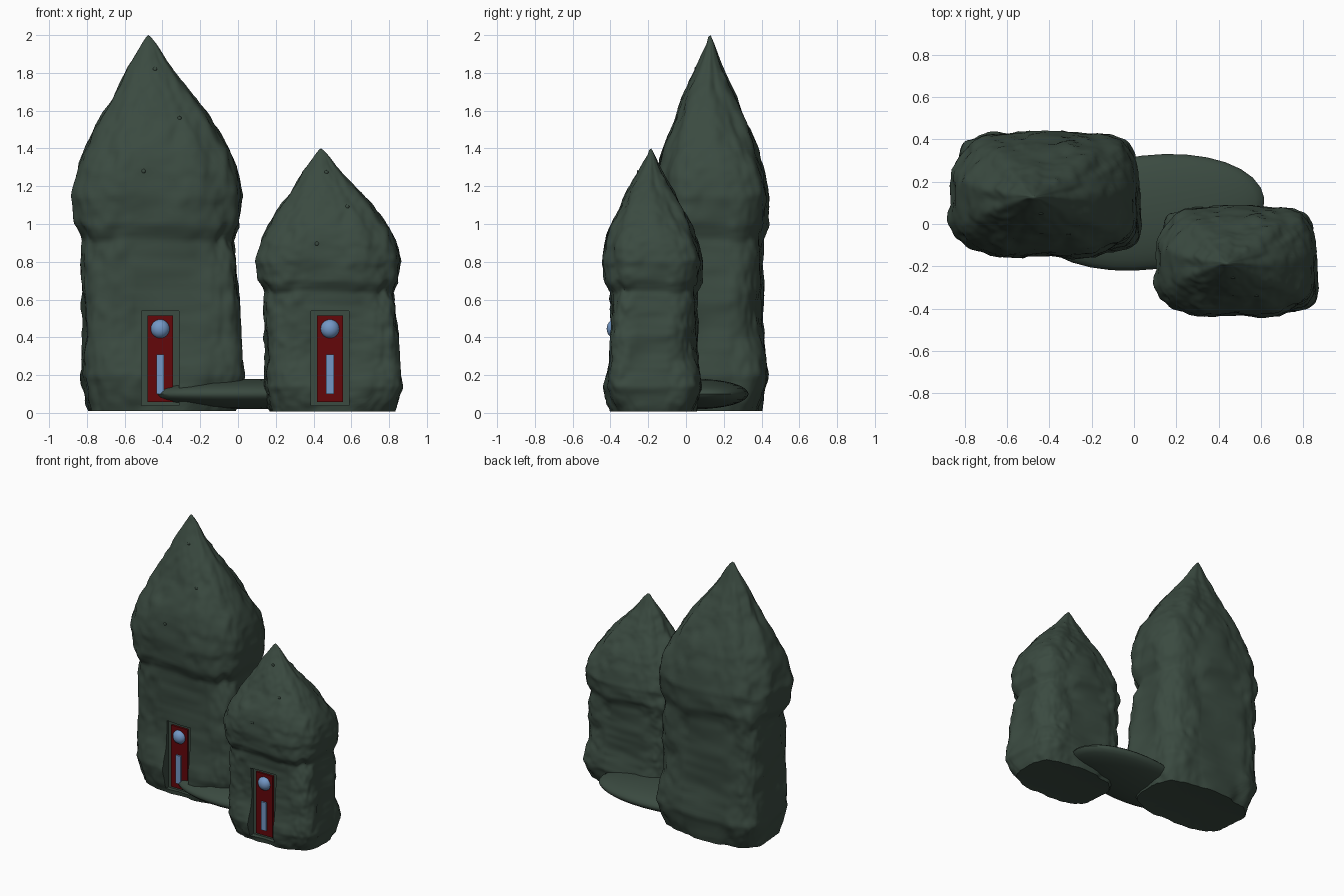
import bpy, bmesh, math
from mathutils import Vector, Matrix, noise

cube = bpy.data.objects.get("Cube")
if cube:
    bpy.data.objects.remove(cube, do_unlink=True)


def material(name, colour):
    mat = bpy.data.materials.new(name)
    mat.use_nodes = True
    rgba = (*colour, 1)
    mat.diffuse_color = rgba
    mat.node_tree.nodes["Principled BSDF"].inputs["Base Color"].default_value = rgba
    return mat


stone = material("mossy stone", (0.043, 0.069, 0.052))
red = material("door red", (0.125, 0.002, 0.003))
blue = material("pale blue", (0.17, 0.31, 0.56))


def make_object(name, bm, mat, smooth=False):
    bmesh.ops.recalc_face_normals(bm, faces=bm.faces)
    mesh = bpy.data.meshes.new(name)
    bm.to_mesh(mesh)
    bm.free()
    mesh.materials.append(mat)
    obj = bpy.data.objects.new(name, mesh)
    bpy.context.collection.objects.link(obj)
    if smooth:
        bpy.ops.object.select_all(action="DESELECT")
        obj.select_set(True)
        bpy.context.view_layer.objects.active = obj
        bpy.ops.object.shade_smooth_by_angle(angle=math.radians(50))
    return obj


def box(name, centre, size, mat):
    bm = bmesh.new()
    place = Matrix.Translation(centre) @ Matrix.Diagonal((*size, 1))
    bmesh.ops.create_cube(bm, size=1, matrix=place)
    return make_object(name, bm, mat)


def ellipsoid(name, centre, radii, mat, segments=24, turn=0):
    bm = bmesh.new()
    place = Matrix.Translation(centre) @ Matrix.Rotation(turn, 4, "Z") @ Matrix.Diagonal((*radii, 1))
    bmesh.ops.create_uvsphere(bm, u_segments=segments, v_segments=segments // 2, radius=1, matrix=place)
    return make_object(name, bm, mat, True)


# Tower outline: height, then reach to the right, left, front and back of its axis
PROFILE = [
    (0.01, -.37, .40, -.25, .25),
    (0.2, -.41, .45, -.29, .29),
    (0.4, -.39, .42, -.26, .26),
    (0.6, -.40, .42, -.25, .26),
    (0.8, -.41, .40, -.24, .26),
    (0.92, -.40, .38, -.24, .27),
    (1.0, -.44, .42, -.28, .29),
    (1.15, -.46, .45, -.30, .30),
    (1.3, -.42, .42, -.29, .27),
    (1.4, -.38, .38, -.27, .24),
    (1.5, -.34, .32, -.23, .20),
    (1.6, -.29, .25, -.19, .16),
    (1.8, -.17, .09, -.10, .07),
    (1.95, -.09, -.01, -.03, .01),
    (2.0, -.06, -.05, -.02, -.01),
]
RINGS, SIDES = 110, 112


def lerp(a, b, t):
    return a + (b - a) * max(0, min(1, t))


def outline_at(z):
    for low, high in zip(PROFILE, PROFILE[1:]):
        if z <= high[0]:
            t = (z - low[0]) / (high[0] - low[0])
            return [lerp(a, b, t) for a, b in zip(low[1:], high[1:])]
    return PROFILE[-1][1:]


def power(value, exponent):
    return math.copysign(abs(value) ** exponent, value)


def ring_point(angle, z):
    c, s = math.cos(angle), math.sin(angle)
    # The neck line wanders up and down
    wander = 0.06 * noise.noise(Vector((c * 2, s * 2, 3))) * min(1, z, (2 - z) * 2)
    right, left, front, back = outline_at(z + wander)
    # Two opposite corners are squarer on the walls; all round off in the cap
    wall = lerp(4, 6.5, 0.5 - 4 * c * s)
    cap = lerp(3.4, 2.8, 0.5 - 4 * c * s)
    n = lerp(lerp(wall, cap, (z - 0.8) / 0.3), 2.1, (z - 1.15) / 0.6)
    n = lerp(3, n, z / 0.15)
    x = (left + right) / 2 + (left - right) / 2 * power(c, 2 / n)
    y = (front + back) / 2 + (back - front) / 2 * power(s, 2 / n)
    # Lumps, with finer chips and dents on top
    rough = noise.noise(Vector((x * 6, y * 6, z * 3)))
    rough += 0.6 * noise.noise(Vector((x * 13, y * 13, z * 8)))
    rough += 0.3 * noise.noise(Vector((x * 28, y * 28, z * 18)))
    size = 0.022 * min(1, (2 - z) * 4)
    return Vector((x, y, z)) + Vector((c, s, 0)) * rough * size


def tower(name, axis, scale):
    bm = bmesh.new()
    rings = []
    for i in range(RINGS + 1):
        z = 0.01 + 1.98 * i / RINGS
        rings.append([bm.verts.new(ring_point(math.tau * j / SIDES, z)) for j in range(SIDES)])
    base = bm.verts.new((0, 0, 0.03))
    tip = bm.verts.new((-0.055, -0.01, 2.0))
    for j in range(SIDES):
        k = (j + 1) % SIDES
        for low, high in zip(rings, rings[1:]):
            bm.faces.new((low[j], low[k], high[k], high[j]))
        bm.faces.new((base, rings[0][k], rings[0][j]))
        bm.faces.new((tip, rings[-1][j], rings[-1][k]))
    place = Matrix.Translation(axis) @ Matrix.Diagonal((*scale, 1))
    bmesh.ops.transform(bm, matrix=place, verts=bm.verts)
    return make_object(name, bm, stone, True)


def add_pebbles(name, rock, axis, scale):
    # Tiny stones set into the front of the cap
    for i, (x, z) in enumerate([(-.02, 1.82), (.11, 1.56), (-.08, 1.28)]):
        start = Vector((axis[0] + x * scale[0], -2, z * scale[2]))
        hit, point, _, _ = rock.ray_cast(start, (0, 1, 0))
        if hit:
            ellipsoid(f"{name}_pebble_{i + 1}", point, (.011, .005, .011), stone, 12)


def add_door(name, rock, x, y):
    # Shallow niche cut into the rock, then thin panel, round window and bar
    cutter = box(name + "_niche_cutter", (x, y - 0.095, 0.29), (0.2, 0.22, 0.5), stone)
    cutter.hide_render = True
    cutter.hide_set(True)
    cut = rock.modifiers.new("niche", "BOOLEAN")
    cut.operation = "DIFFERENCE"
    cut.solver = "EXACT"
    cut.object = cutter
    box(name + "_panel", (x, y + 0.01, 0.287), (0.136, 0.02, 0.458), red)
    ellipsoid(name + "_round_window", (x, y + 0.01, 0.445), (0.051, 0.045, 0.051), blue)
    box(name + "_bar", (x, y, 0.205), (0.04, 0.024, 0.21), blue)


# Two towers, the smaller a squat copy of the taller
for name, axis, scale, door_x, door_y in [
    ("tall_tower", (-0.42, 0.14, 0), (1, 1, 1), -0.412, -0.105),
    ("small_tower", (0.485, -0.175, 0), (0.85, 0.88, 0.7), 0.487, -0.385),
]:
    rock = tower(name, axis, scale)
    add_pebbles(name, rock, axis, scale)
    add_door(name + "_door", rock, door_x, door_y)

# Low mound joining the towers
ellipsoid("ground_mound", (0.07, 0.055, 0.1), (0.55, 0.27, 0.08), stone, 32, math.radians(7))
